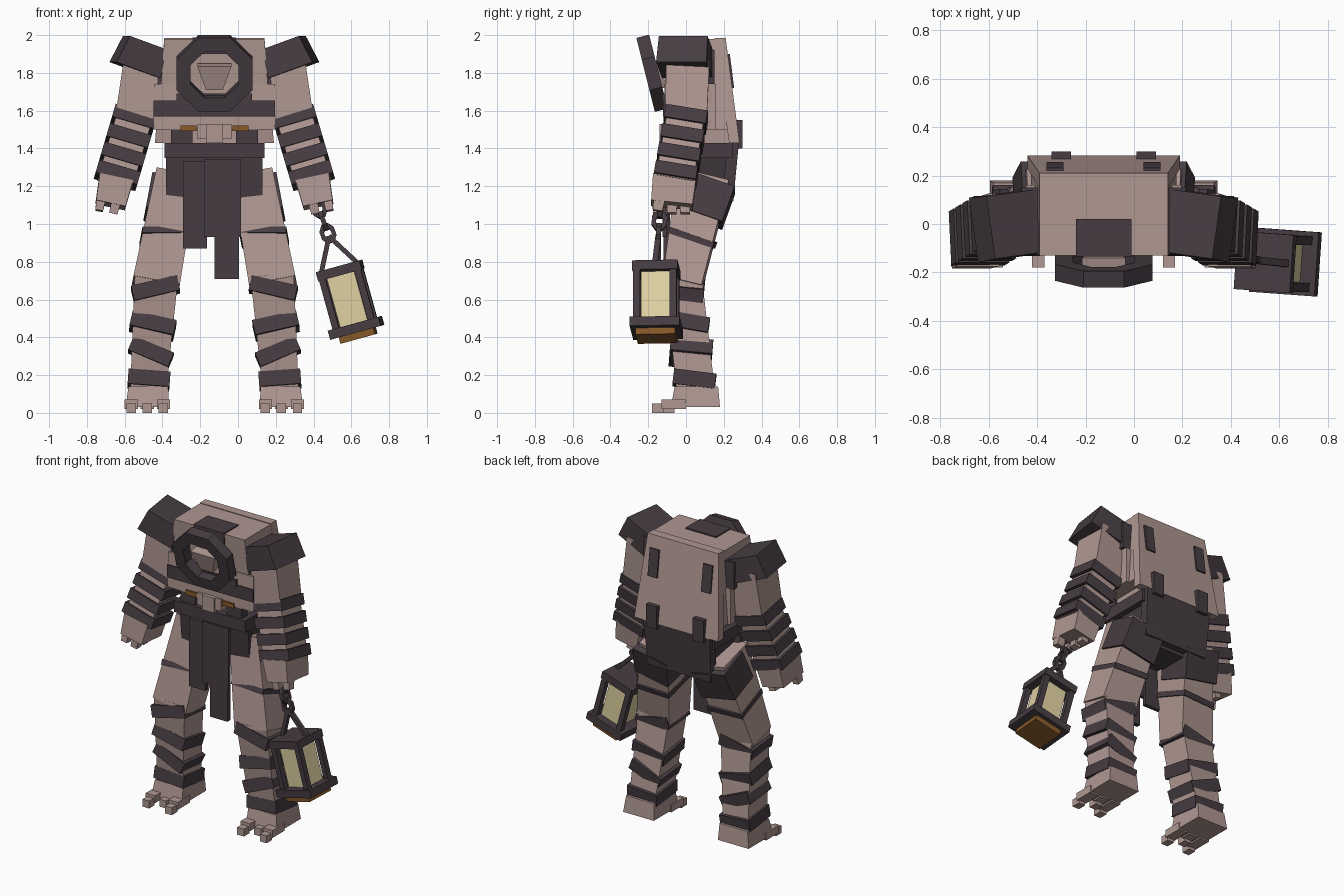
import bpy, bmesh, math
from mathutils import Matrix, Vector

if "Cube" in bpy.data.objects:
    bpy.data.objects.remove(bpy.data.objects["Cube"])


def material(name, rgb):
    m = bpy.data.materials.new(name)
    m.use_nodes = True
    m.diffuse_color = (*rgb, 1)
    m.node_tree.nodes["Principled BSDF"].inputs["Base Color"].default_value = (*rgb, 1)
    return m


SKIN = material("dusty pink", (0.43, 0.31, 0.285))
DARK = material("dark plum", (0.062, 0.046, 0.055))
GLOW = material("pale yellow", (0.74, 0.64, 0.36))
RUST = material("rust brown", (0.24, 0.10, 0.022))
CX = -0.125  # body centre line
BODY = Matrix.Translation((CX, 0, 0))


def finish(name, bm, mat, M):
    bmesh.ops.recalc_face_normals(bm, faces=bm.faces)
    me = bpy.data.meshes.new(name)
    bm.to_mesh(me)
    bm.free()
    me.materials.append(mat)
    ob = bpy.data.objects.new(name, me)
    ob.matrix_world = M
    bpy.context.collection.objects.link(ob)
    return ob


def block(name, mat, M, low, high, z0, z1):
    """Tapered box; low and high are (x centre, y centre, width, depth)."""
    bm = bmesh.new()
    bmesh.ops.create_cube(bm, size=1)
    for v in bm.verts:
        x, y, w, d = high if v.co.z > 0 else low
        v.co = (x + v.co.x * w, y + v.co.y * d, z1 if v.co.z > 0 else z0)
    return finish(name, bm, mat, M)


def box(name, mat, lo, hi, M=BODY):
    foot = ((lo[0] + hi[0]) / 2, (lo[1] + hi[1]) / 2, hi[0] - lo[0], hi[1] - lo[1])
    return block(name, mat, M, foot, foot, lo[2], hi[2])


def frame(p0, p1):
    """Frame at p0 with z pointing to p1 and y close to world y."""
    p0, p1 = Vector(p0), Vector(p1)
    z = (p1 - p0).normalized()
    x = Vector((0, 1, 0)).cross(z).normalized()
    y = z.cross(x)
    return Matrix.Translation(p0) @ Matrix((x, y, z)).transposed().to_4x4()


def limb(name, mat, p0, p1, s0, s1, shift=0):
    length = (Vector(p1) - Vector(p0)).length
    return block(name, mat, frame(p0, p1), (0, shift, *s0), (0, 0, *s1), 0, length)


def band(name, mat, p0, p1, t, size, height, tilt=(0, 0), shift=0):
    F = frame(p0, p1)
    length = (Vector(p1) - Vector(p0)).length
    M = F @ Matrix.Translation((0, shift, t * length)) @ Matrix.Rotation(tilt[0], 4, "X") @ Matrix.Rotation(tilt[1], 4, "Y")
    return block(name, mat, M, (0, 0, *size), (0, 0, *size), -height / 2, height / 2)


def ring(name, mat, M, outer, inner, depth, sides, stretch=1):
    """Flat polygon ring around the y axis."""
    bm = bmesh.new()
    loops = []
    for r, y in ((outer, -1), (outer, 1), (inner, 1), (inner, -1)):
        angles = [(i + 0.5) * math.tau / sides for i in range(sides)]
        loops.append([bm.verts.new((r * math.cos(a), y * depth / 2, r * math.sin(a) * stretch)) for a in angles])
    for k in range(4):
        a, b = loops[k], loops[(k + 1) % 4]
        for i in range(sides):
            j = (i + 1) % sides
            bm.faces.new((a[i], a[j], b[j], b[i]))
    return finish(name, bm, mat, M)


# torso
block("torso", SKIN, BODY, (0, 0.075, 0.6, 0.33), (0, 0.015, 0.53, 0.29), 1.5, 1.98)
block("back_plate", SKIN, BODY, (0, 0.256, 0.63, 0.055), (0, 0.18, 0.53, 0.06), 1.43, 1.985)
box("chest", SKIN, (-0.32, -0.115, 1.5), (0.32, 0.16, 1.74))
box("chest_strap", DARK, (-0.322, -0.123, 1.57), (0.322, 0.1, 1.655))
box("collar_backing", DARK, (-0.2, -0.128, 1.64), (0.2, -0.08, 1.69))
box("top_patch", DARK, (-0.115, -0.135, 1.9), (0.115, 0.02, 1.988))

# octagonal collar and face
TILT = Matrix.Translation((CX, -0.18, 1.798)) @ Matrix.Rotation(math.radians(14), 4, "X")
ring("collar_ring", DARK, TILT, 0.218, 0.137, 0.07, 8)
block("face_mask", SKIN, TILT, (0, 0.03, 0.09, 0.06), (0, 0.02, 0.18, 0.06), -0.09, 0.04)

# waist, belt and skirt
box("waist", SKIN, (-0.22, -0.07, 1.40), (0.22, 0.24, 1.52))
box("belt", DARK, (-0.265, -0.125, 1.35), (0.265, 0.25, 1.43))
block("skirt_front", DARK, BODY, (0, -0.04, 0.51, 0.04), (0, -0.06, 0.51, 0.04), 1.12, 1.36)
block("skirt_back", DARK, BODY, (0, 0.22, 0.47, 0.06), (0, 0.25, 0.5, 0.06), 1.12, 1.43)
block("pelvis", DARK, BODY, (0, 0.1, 0.32, 0.2), (0, 0.1, 0.48, 0.3), 1.1, 1.40)
box("cloth_side", DARK, (-0.165, -0.11, 0.87), (-0.04, -0.085, 1.33))
box("cloth_middle", DARK, (-0.055, -0.125, 0.93), (0.14, -0.10, 1.345))
box("cloth_long", DARK, (0.0, -0.12, 0.71), (0.13, -0.09, 1.1))
box("buckle", SKIN, (-0.09, -0.13, 1.45), (0.09, -0.06, 1.53))
box("buckle_plate", SKIN, (-0.045, -0.14, 1.43), (0.045, -0.06, 1.53))

for s, side in ((-1, "right"), (1, "left")):
    def p(x, y, z):
        return Vector((CX + s * x, y, z))

    def sbox(name, mat, lo, hi):
        xs = sorted((s * lo[0], s * hi[0]))
        box(side + "_" + name, mat, (xs[0], *lo[1:]), (xs[1], *hi[1:]))

    # straps on the waist and back
    sbox("waist_pouch", DARK, (0.115, -0.11, 1.42), (0.23, -0.05, 1.5))
    sbox("waist_clasp", RUST, (0.095, -0.127, 1.492), (0.18, -0.06, 1.522))
    back = (s * 0.175, 0.265, 0.08, 0.07)
    block(side + "_low_back_strap", DARK, BODY, back, back, 1.40, 1.55)
    block(side + "_high_back_strap", DARK, BODY, (s * 0.2, 0.225, 0.07, 0.06),
          (s * 0.2, 0.202, 0.07, 0.06), 1.72, 1.9)

    # shoulder pad
    pad = (Matrix.Translation(p(0.395, -0.005, 1.885)) @ Matrix.Rotation(-s * math.radians(8), 4, "Z")
           @ Matrix.Rotation(-s * math.radians(20), 4, "Y"))
    block(side + "_shoulder_pad", DARK, pad, (0, 0, 0.25, 0.27), (0, 0, 0.21, 0.26), -0.075, 0.08)
    sbox("shoulder_strap", DARK, (0.27, -0.1, 1.74), (0.34, 0.15, 1.92))

    # arm
    shoulder, elbow = p(0.385, 0.01, 1.86), p(0.425, 0.0, 1.56)
    wrist, palm = p(0.525, -0.06, 1.22), p(0.55, -0.075, 1.10)
    limb(side + "_upper_arm", SKIN, shoulder, elbow, (0.19, 0.23), (0.20, 0.22))
    limb(side + "_forearm", SKIN, elbow, wrist, (0.19, 0.20), (0.19, 0.20))
    for i, t in enumerate((0.02, 0.32, 0.61, 0.89)):
        band(f"{side}_arm_band_{i + 1}", DARK, elbow, wrist, t, (0.23, 0.225), 0.07)
    limb(side + "_hand", SKIN, p(0.52, -0.06, 1.24), palm, (0.18, 0.23), (0.16, 0.22))
    for i, y in enumerate((-0.075, 0.0, 0.07)):
        tip = p(0.52, -0.075 + y, 1.12)
        limb(f"{side}_finger_{i + 1}", SKIN, tip, tip + Vector((s * 0.015, 0, -0.065)), (0.05, 0.055), (0.045, 0.05))
    limb(side + "_thumb", SKIN, p(0.60, -0.14, 1.13), p(0.61, -0.15, 1.07), (0.05, 0.06), (0.04, 0.05))

    # leg
    hip, knee, ankle = p(0.205, 0.12, 1.24), p(0.31, -0.02, 0.68), p(0.35, 0.05, 0.13)
    limb(side + "_thigh", SKIN, hip, knee, (0.22, 0.28), (0.25, 0.21), -0.03)
    band(side + "_thigh_wrap", DARK, hip, knee, 0.2, (0.255, 0.23), 0.2, (0.1, 0), 0.025)
    band(side + "_thigh_strap", DARK, hip, knee, 0.56, (0.25, 0.255), 0.035, (0.1, s * 0.2), -0.01)
    limb(side + "_shin", SKIN, p(0.305, -0.02, 0.74), ankle, (0.23, 0.20), (0.19, 0.20))
    tilts = ((0.22, 0.3), (0.3, -0.15), (0.22, -0.33), (0.25, 0.0))
    for i, (t, (rx, ry)) in enumerate(zip((0.05, 0.4, 0.66, 0.92), tilts)):
        band(f"{side}_shin_band_{i + 1}", DARK, knee, ankle, t, (0.25 - 0.03 * t, 0.225), 0.08, (rx, s * ry))

    # foot and toes
    block(side + "_foot", SKIN, BODY, (s * 0.355, 0.05, 0.23, 0.26), (s * 0.35, 0.055, 0.21, 0.23), 0.03, 0.14)
    for i, (x, reach) in enumerate(((0.27, -0.15), (0.355, -0.09), (0.44, -0.15))):
        sbox(f"toe_{i + 1}", SKIN, (x - 0.035, reach + 0.02, 0.02), (x + 0.035, 0, 0.07))
        sbox(f"toe_tip_{i + 1}", SKIN, (x - 0.025, reach - 0.03, 0.0), (x + 0.025, reach + 0.03, 0.05))

# hanging lantern
LAMP = (Matrix.Translation((0.585, -0.157, 0.595)) @ Matrix.Rotation(math.radians(-15.4), 4, "Y")
        @ Matrix.Rotation(math.radians(-4), 4, "Z"))


def lamp_box(name, mat, w, d, z0, z1, x=0, y=0):
    block(name, mat, LAMP, (x, y, w, d), (x, y, w, d), z0, z1)


lamp_box("lantern_roof", DARK, 0.24, 0.24, 0.14, 0.19)
lamp_box("lantern_tray", DARK, 0.28, 0.265, -0.175, -0.125)
lamp_box("lantern_base", RUST, 0.19, 0.21, -0.21, -0.17)
lamp_box("lantern_glass", GLOW, 0.15, 0.155, -0.13, 0.145)
for i, (x, y) in enumerate(((-1, -1), (1, -1), (1, 1), (-1, 1))):
    lamp_box(f"lantern_post_{i + 1}", DARK, 0.036, 0.036, -0.13, 0.15, x * 0.097, y * 0.097)
apex = LAMP @ Vector((-0.01, 0.01, 0.355))
for i, x in enumerate((-0.105, 0.105)):
    limb(f"lantern_handle_{i + 1}", DARK, LAMP @ Vector((x, 0, 0.17)), apex, (0.025, 0.03), (0.025, 0.03))

# chain
top = Vector((0.425, -0.135, 1.09))
for i, t in enumerate((0.05, 0.48, 0.9)):
    M = frame(top, apex)
    M.translation = top.lerp(apex, t)
    turn = Matrix.Rotation(math.pi / 2 * (i % 2), 4, "Z")
    ring(f"chain_link_{i + 1}", DARK, M @ turn, 0.044, 0.02, 0.025, 8, 1.3)
